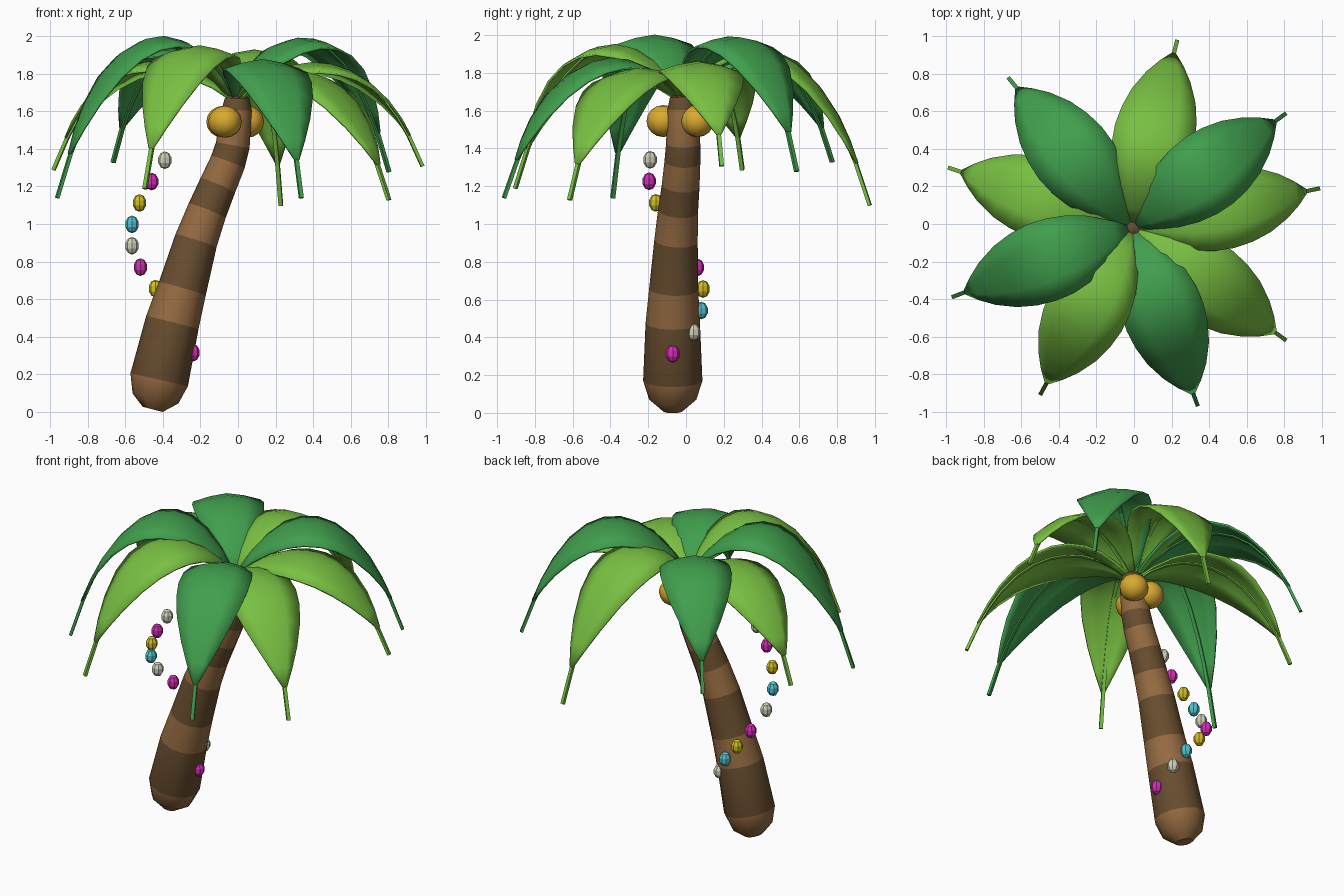
import bpy, bmesh, math
from mathutils import Vector

if "Cube" in bpy.data.objects:
    bpy.data.objects.remove(bpy.data.objects["Cube"])


def material(name, rgb):
    m = bpy.data.materials.new(name)
    m.diffuse_color = (*rgb, 1)
    m.use_nodes = True
    m.node_tree.nodes["Principled BSDF"].inputs["Base Color"].default_value = m.diffuse_color
    return m


LIGHT_GREEN = material("light green", (0.19, 0.53, 0.055))
DARK_GREEN = material("dark green", (0.052, 0.345, 0.075))
LIGHT_BROWN = material("light brown", (0.3, 0.145, 0.053))
DARK_BROWN = material("dark brown", (0.14, 0.075, 0.028))
GOLD = material("coconut gold", (0.7, 0.4, 0.03))
BEADS = [material("bead white", (0.64, 0.64, 0.5)),
         material("bead magenta", (0.68, 0.025, 0.48)),
         material("bead yellow", (0.66, 0.52, 0.015)),
         material("bead cyan", (0.09, 0.54, 0.64))]


def finish(bm, name, mats, smooth=None):
    bmesh.ops.recalc_face_normals(bm, faces=bm.faces)
    me = bpy.data.meshes.new(name)
    bm.to_mesh(me)
    bm.free()
    ob = bpy.data.objects.new(name, me)
    bpy.context.collection.objects.link(ob)
    for m in mats:
        me.materials.append(m)
    if smooth:
        bpy.ops.object.select_all(action='DESELECT')
        ob.select_set(True)
        bpy.context.view_layer.objects.active = ob
        bpy.ops.object.shade_smooth_by_angle(angle=math.radians(smooth))
    return ob


def bridge(bm, a, b, closed, mat=0):
    n = len(a)
    for i in range(n if closed else n - 1):
        j = (i + 1) % n
        bm.faces.new((a[i], a[j], b[j], b[i])).material_index = mat


# Trunk: rings across a leaning path, bands alternate in colour
RINGS = [(-.455, -.07, .012, .055), (-.44, -.07, .07, .125), (-.42, -.07, .17, .157),
         (-.35, -.07, .475, .144), (-.297, -.065, .655, .13), (-.224, -.053, .91, .115),
         (-.165, -.042, 1.07, .106), (-.108, -.028, 1.205, .1),
         (-.054, -.019, 1.33, .095), (-.028, -.015, 1.42, .091), (-.006, -.018, 1.61, .08),
         (-.005, -.02, 1.67, .066), (-.008, -.02, 1.70, .02)]
BANDS = [0, 0, 1, 0, 1, 0, 1, 0, 1, 0, 1, 1]
bm = bmesh.new()
loops = []
pts = [Vector(r[:3]) for r in RINGS]
for i, r in enumerate(RINGS):
    tan = (pts[min(i + 1, len(pts) - 1)] - pts[max(i - 1, 0)]).normalized()
    side = Vector((0, 1, 0)).cross(tan).normalized()
    up = tan.cross(side)
    loops.append([bm.verts.new(pts[i] + r[3] * (side * math.cos(a) + up * math.sin(a)))
                  for a in [k * math.tau / 12 for k in range(12)]])
for i, band in enumerate(BANDS):
    bridge(bm, loops[i], loops[i + 1], True, band)
bm.faces.new(loops[0])
bm.faces.new(loops[-1]).material_index = 1
finish(bm, "trunk", [LIGHT_BROWN, DARK_BROWN], 40)

# Leaves: arched blade with a thin midrib running out past the tip
BASE = Vector((-.01, -.02, 1.65))
WIDTH = [(0, .015), (.1, .08), (.2, .145), (.3, .187), (.4, .21), (.5, .216), (.6, .203),
         (.7, .173), (.8, .12), (.87, .066), (.925, .012)]


def leaf(name, tip, peak, mat):
    tip = Vector(tip)
    drop, rise = tip.z - BASE.z, peak - .015 - BASE.z
    a = 2 * rise + math.sqrt(4 * rise * rise - 4 * rise * drop)
    flat = Vector((tip.x - BASE.x, tip.y - BASE.y, 0))
    side = Vector((-flat.y, flat.x, 0)).normalized()

    def centre(t):
        z = a * t + (drop - a) * t * t + .8 * t ** 4 * (1 - t)
        return BASE + flat * t + Vector((0, 0, z))

    bm = bmesh.new()
    rows = []
    for t, w in WIDTH:
        rows.append([bm.verts.new(centre(t) + side * w * u - Vector((0, 0, .24 * w * abs(u) ** 1.5)))
                     for u in (-1, -.5, 0, .5, 1)])
    for p, q in zip(rows, rows[1:]):
        bridge(bm, p, q, False)
    blade = finish(bm, name + "_blade", [mat], 50)
    mod = blade.modifiers.new("thickness", 'SOLIDIFY')
    mod.thickness = .012
    mod.offset = 0

    bm = bmesh.new()
    rows = []
    for t in [s[0] for s in WIDTH] + [1]:
        tan = (centre(t + .01) - centre(t - .01)).normalized()
        nor = tan.cross(side)
        mid = centre(t) + nor * (.007 if nor.z < 0 else -.007)
        rows.append([bm.verts.new(mid + side * .011 * x + nor * .009 * y)
                     for x, y in ((-1, -1), (1, -1), (1, 1), (-1, 1))])
    for p, q in zip(rows, rows[1:]):
        bridge(bm, p, q, True)
    bm.faces.new(rows[0])
    bm.faces.new(rows[-1])
    finish(bm, name + "_midrib", [mat])


LIGHT_LEAVES = [((-.99, .30, 1.29), 1.87), ((.23, .98, 1.10), 1.93), ((.99, .19, 1.31), 1.86),
                ((.81, -.62, 1.13), 1.83), ((-.50, -.91, 1.19), 1.95)]
DARK_LEAVES = [((-.67, .78, 1.33), 1.94), ((.81, .59, 1.28), 1.99),
               ((.34, -.97, 1.14), 1.88), ((-.97, -.39, 1.14), 2.0)]
for i, (tip, peak) in enumerate(LIGHT_LEAVES):
    leaf(f"light_leaf_{i + 1}", tip, peak, LIGHT_GREEN)
for i, (tip, peak) in enumerate(DARK_LEAVES):
    leaf(f"dark_leaf_{i + 1}", tip, peak, DARK_GREEN)


def ball(name, pos, rx, rz, seg, rings, mat, smooth=None):
    bm = bmesh.new()
    bmesh.ops.create_uvsphere(bm, u_segments=seg, v_segments=rings, radius=1)
    bmesh.ops.scale(bm, vec=(rx, rx, rz), verts=bm.verts)
    finish(bm, name, [mat], smooth).location = pos


# Coconuts clustered under the crown
for i, (x, y) in enumerate([(-.07, -.12), (.05, .06), (-.08, .05)]):
    ball(f"coconut_{i + 1}", (x, y, 1.545), .089, .085, 12, 8, GOLD, 40)

# Beads spiralling down around the trunk
PATH = [(-.39, -.19), (-.46, -.195), (-.525, -.16), (-.565, -.11), (-.565, -.04),
        (-.52, .06), (-.44, .09), (-.345, .08), (-.275, .04), (-.24, -.07)]
for i, (x, y) in enumerate(PATH):
    ball(f"bead_{i + 1}", (x, y, 1.34 - i * .114), .037, .047, 8, 5, BEADS[i % 4])
